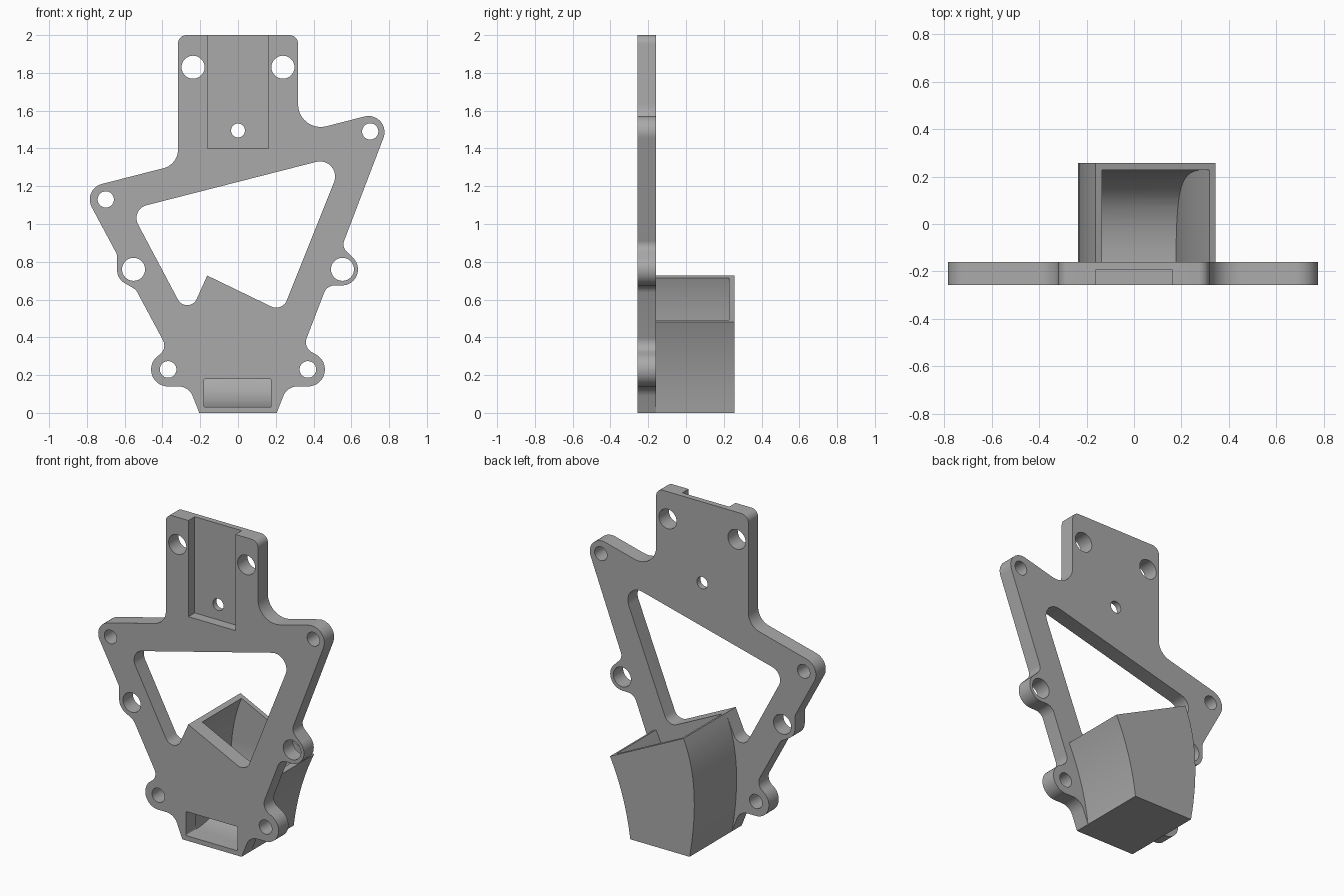
import bpy, bmesh, math
from mathutils import Vector

cube = bpy.data.objects.get("Cube")
if cube:
    bpy.data.objects.remove(cube)

grey = bpy.data.materials.new("plain grey")
grey.use_nodes = True
grey.diffuse_color = (0.4, 0.4, 0.4, 1)
grey.node_tree.nodes["Principled BSDF"].inputs["Base Color"].default_value = (0.4, 0.4, 0.4, 1)

FRONT, PLATE_BACK, BACK = -0.257, -0.16, 0.257


def rounded(corners, steps=10):
    """Closed outline from (x, z, radius) corners, each filleted."""
    out, n = [], len(corners)
    for i, (x, z, r) in enumerate(corners):
        p = Vector((x, z))
        if r == 0:
            out.append(p)
            continue
        a = (Vector(corners[i - 1][:2]) - p).normalized()
        b = (Vector(corners[(i + 1) % n][:2]) - p).normalized()
        half = a.angle(b) / 2
        reach = r / math.tan(half)
        centre = p + (a + b).normalized() * r / math.sin(half)
        u, v = p + a * reach - centre, p + b * reach - centre
        sweep = u.angle_signed(v)
        for k in range(steps + 1):
            t = -sweep * k / steps
            c, s = math.cos(t), math.sin(t)
            out.append(centre + Vector((u.x * c - u.y * s, u.x * s + u.y * c)))
    return out


def bezier(a, c, b, steps=16):
    a, b, c = Vector(a), Vector(b), Vector(c)
    return [a * (1 - t) ** 2 + c * 2 * t * (1 - t) + b * t * t
            for t in (k / steps for k in range(steps + 1))]


def circle(x, z, r, n=32):
    return [Vector((x + r * math.cos(math.tau * k / n), z + r * math.sin(math.tau * k / n)))
            for k in range(n)]


def rect(x0, x1, z0, z1, r=0):
    return rounded([(x0, z0, r), (x1, z0, r), (x1, z1, r), (x0, z1, r)])


def prism(name, outline, lo, hi, axis="y"):
    """Extrude an outline along y, or along x when it lies in the y-z plane."""
    bm = bmesh.new()
    place = (lambda p, d: (p.x, d, p.y)) if axis == "y" else (lambda p, d: (d, p.x, p.y))
    face = bm.faces.new([bm.verts.new(place(p, lo)) for p in outline])
    top = bmesh.ops.extrude_face_region(bm, geom=[face])["geom"]
    shift = (0, hi - lo, 0) if axis == "y" else (hi - lo, 0, 0)
    bmesh.ops.translate(bm, vec=shift, verts=[v for v in top if isinstance(v, bmesh.types.BMVert)])
    bmesh.ops.recalc_face_normals(bm, faces=bm.faces)
    mesh = bpy.data.meshes.new(name)
    bm.to_mesh(mesh)
    bm.free()
    mesh.materials.append(grey)
    obj = bpy.data.objects.new(name, mesh)
    bpy.context.collection.objects.link(obj)
    return obj


def boolean(obj, tool, operation="DIFFERENCE"):
    """Apply a boolean and discard the tool."""
    tool.hide_render = True
    mod = obj.modifiers.new("cut", "BOOLEAN")
    mod.operation, mod.object, mod.solver = operation, tool, "EXACT"
    bpy.context.view_layer.objects.active = obj
    bpy.ops.object.modifier_apply(modifier=mod.name)
    bpy.data.objects.remove(tool)


# Mounting plate: neck, two slanted shoulders and rounded ears
right_side = [(0.205, 0, 0), (0.26, 0.14, 0.08), (0.46, 0.14, 0.089), (0.46, 0.282, 0.089),
              (0.345, 0.348, 0.06), (0.471, 0.675, 0.06), (0.635, 0.675, 0.084),
              (0.635, 0.795, 0.084), (0.55, 0.88, 0.05), (0.829, 1.61, 0.085),
              (0.318, 1.479, 0.12), (0.318, 2, 0.045)]
left_side = [(-0.318, 2, 0.045), (-0.318, 1.315, 0.1), (-0.826, 1.185, 0.085),
             (-0.64, 0.838, 0.06), (-0.64, 0.71, 0.08), (-0.541, 0.653, 0.06),
             (-0.37, 0.334, 0.06), (-0.46, 0.282, 0.089), (-0.46, 0.14, 0.089),
             (-0.26, 0.14, 0.08), (-0.205, 0, 0)]
plate = prism("mounting_plate", rounded(right_side + left_side), FRONT, PLATE_BACK)

# Large window in the plate, stepped around the duct mouth
window = rounded([(0.234, 0.535, 0.06), (0.567, 1.368, 0.08), (-0.571, 1.077, 0.07),
                  (-0.265, 0.5, 0.055), (-0.163, 0.727, 0)])
boolean(plate, prism("window_cutter", window, -0.4, 0))

# Shallow channel on the neck and the outlet slot at the foot
boolean(plate, prism("channel_cutter", rect(-0.162, 0.162, 1.4, 2.1), -0.4, -0.195))
boolean(plate, prism("slot_cutter", rect(-0.18, 0.176, 0.03, 0.18, 0.008), -0.4, 0))

# Screw holes
holes = [(0, 1.495, 0.037), (0.7, 1.49, 0.043), (-0.7, 1.13, 0.043)]
for s in (-1, 1):
    holes += [(s * 0.238, 1.83, 0.061), (s * 0.553, 0.76, 0.061), (s * 0.37, 0.23, 0.044)]
for x, z, r in holes:
    boolean(plate, prism("hole_cutter", circle(x, z, r), -0.4, 0))

# Air duct: bends sideways as it rises to a slanted mouth
shell = (bezier((0.205, 0), (0.238, 0.26), (0.345, 0.48))
         + bezier((-0.163, 0.727), (-0.286, 0.455), (-0.205, 0)))
duct = prism("air_duct", shell, PLATE_BACK, BACK)

# Duct cavity: side walls follow the bend, the back wall sweeps forward to the slot
bore = (bezier((0.176, 0.02), (0.208, 0.28), (0.333, 0.52))
        + bezier((-0.123, 0.741), (-0.257, 0.455), (-0.18, 0.02)))
cavity = prism("cavity_cutter", bore, -0.3, 0.23)
sweep = [Vector((-0.4, 0.03))] + bezier((-0.14, 0.03), (0.225, 0.04), (0.228, 0.42))
sweep += [Vector((0.228, 1)), Vector((-0.4, 1))]
boolean(cavity, prism("sweep_cutter", sweep, -0.5, 0.5, "x"), "INTERSECT")
boolean(duct, cavity)

# Smooth the curved walls, keep the edges sharp
for obj in (plate, duct):
    bpy.ops.object.select_all(action="DESELECT")
    obj.select_set(True)
    bpy.context.view_layer.objects.active = obj
    bpy.ops.object.shade_smooth_by_angle(angle=math.radians(30))
